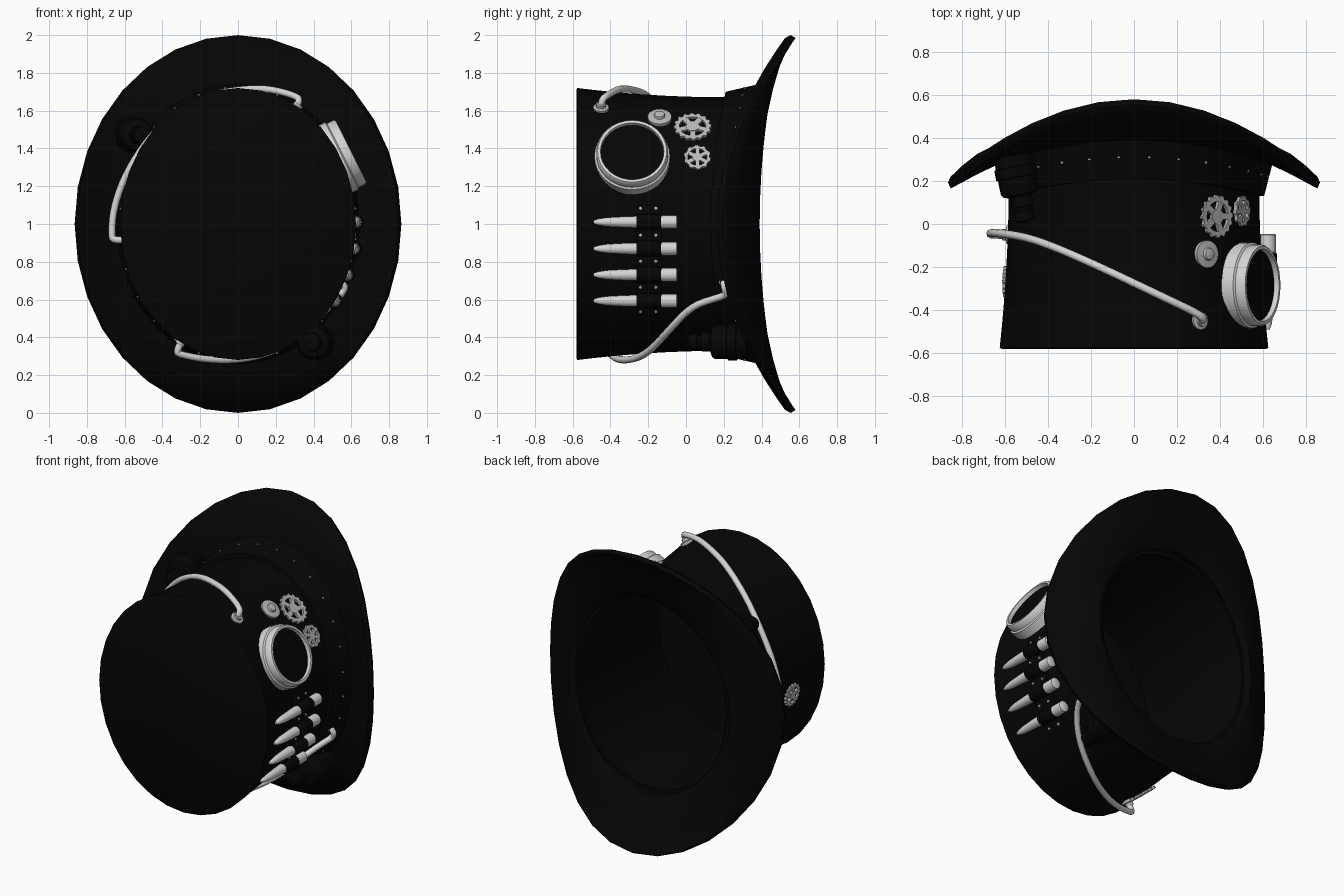
import bpy, bmesh, math
from math import sin, cos, pi, radians
from mathutils import Matrix, Vector

if "Cube" in bpy.data.objects:
    bpy.data.objects.remove(bpy.data.objects["Cube"])

def material(name, v):
    m = bpy.data.materials.new(name)
    m.diffuse_color = (v, v, v, 1)
    m.use_nodes = True
    m.node_tree.nodes["Principled BSDF"].inputs["Base Color"].default_value = m.diffuse_color
    return m

BLACK = material("black_leather", 0.0016)
SILVER = material("polished_silver", 0.66)
GREY = material("dull_steel", 0.48)

def finish(ob, mat, angle=35):
    ob.data.materials.clear()
    ob.data.materials.append(mat)
    bpy.ops.object.select_all(action='DESELECT')
    ob.select_set(True)
    bpy.context.view_layer.objects.active = ob
    bpy.ops.object.shade_smooth_by_angle(angle=radians(angle))
    return ob

def from_bmesh(name, bm, mat, matrix=None, angle=35):
    bmesh.ops.recalc_face_normals(bm, faces=bm.faces)
    me = bpy.data.meshes.new(name)
    bm.to_mesh(me)
    bm.free()
    ob = bpy.data.objects.new(name, me)
    bpy.context.collection.objects.link(ob)
    if matrix:
        ob.matrix_world = matrix
    return finish(ob, mat, angle)

def skin(bm, rings, closed=False, caps=False):
    """Bridge a list of point rings with quads."""
    vr = [[bm.verts.new(p) for p in r] for r in rings]
    pairs = list(zip(vr, vr[1:])) + ([(vr[-1], vr[0])] if closed else [])
    n = len(vr[0])
    for a, b in pairs:
        for i in range(n):
            j = (i + 1) % n
            bm.faces.new((a[i], a[j], b[j], b[i]))
    if caps:
        bm.faces.new(vr[0])
        bm.faces.new(vr[-1])

def oval(rx, rz, y, ys=0, n=32):
    """Oval ring about the hat axis; ys lifts the front and back (saddle)."""
    return [(rx * cos(t), y + ys * sin(t) ** 2, 1 + rz * sin(t))
            for t in (2 * pi * i / n for i in range(n))]

def lathe(name, prof, mat, matrix, n=20, closed=False):
    bm = bmesh.new()
    skin(bm, [[(r * cos(2 * pi * i / n), r * sin(2 * pi * i / n), z) for i in range(n)]
              for r, z in prof], closed, not closed)
    return from_bmesh(name, bm, mat, matrix)

# Crown surface helpers
def radii(y):
    rx = 0.582 + 0.043 * ((0.2 - y) / 0.78) ** 2
    return rx, rx * 1.153

def surf(deg, y, h=0):
    rx, rz = radii(y)
    t = radians(deg)
    return Vector(((rx + h) * cos(t), y, 1 + (rz + h) * sin(t)))

def place(deg, y, h=0):
    rx, rz = radii(y)
    t = radians(deg)
    z = Vector((cos(t) / rx, 0, sin(t) / rz)).normalized()
    yv = Vector((0, 1, 0))
    m = Matrix((yv.cross(z), yv, z)).transposed().to_4x4()
    m.translation = surf(deg, y) + z * h
    return m

def angle_at(z, y):
    return math.degrees(math.asin((z - 1) / radii(y)[1]))

# Crown: outer wall, flat top, hollow inside
ys = [0.36, 0.2, 0.05, -0.1, -0.25, -0.4, -0.5, -0.575]
rings = [oval(*radii(y), y) for y in ys]
rings.append(oval(0.617, 0.712, -0.58))
bm = bmesh.new()
inner = [oval(radii(y)[0] - 0.035, radii(y)[1] - 0.035, y) for y in (-0.55, -0.3, 0, 0.2, 0.36)]
skin(bm, inner + rings, caps=True)
# the open end is a ring, so only the two discs (inside and outside) are capped
from_bmesh("crown", bm, BLACK)

# Brim: saddle-shaped closed section
brim = [(.59, .69, .28, .10), (.56, .65, .37, .04), (.60, .70, .39, .06), (.73, .86, .325, .18),
        (.80, .93, .27, .27), (.852, .985, .22, .36), (.865, 1.0, .193, .362),
        (.852, .985, .165, .36), (.74, .86, .225, .215), (.64, .74, .28, .11)]
bm = bmesh.new()
skin(bm, [oval(*b) for b in brim], closed=True)
from_bmesh("brim", bm, BLACK, angle=50)

# Hat band
bm = bmesh.new()
skin(bm, [oval(.57, .655, .13, .08), oval(.605, .70, .13, .08),
          oval(.645, .745, .285, .12), oval(.57, .66, .30, .12)], closed=True)
from_bmesh("hat_band", bm, BLACK)

STUD = [(0.009, -0.01), (0.009, 0.004), (0.004, 0.006)]
SMALL_STUD = [(0.006, -0.01), (0.006, 0.002), (0.003, 0.003)]
for i in range(28):
    t = 2 * pi * (i + 0.5) / 28
    y = 0.22 + 0.09 * sin(t) ** 2
    m = place(math.degrees(t), y)
    m.translation = Vector((.629 * cos(t), y, 1 + .726 * sin(t)))
    lathe("band_stud", SMALL_STUD, GREY, m, 6)

# Goggle eyepiece on the right
gm = place(angle_at(1.345, -0.285), -0.285)
lathe("goggle_ring", [(.185, -.028), (.2, -.025), (.2, .035), (.19, .042), (.19, .08),
                      (.183, .09), (.168, .09), (.166, .06), (.16, -.02)], SILVER, gm, 32, True)
lathe("goggle_lens", [(.17, .0), (.17, .065), (.08, .072)], BLACK, gm, 32)

# Gears: toothed rim, hub and wide spokes leaving round-ish holes
def gear(name, r, deg, y, spokes=5, teeth=16, h=0.004):
    bm = bmesh.new()
    n = teeth * 4
    def ring(rad, z, tooth):
        return [(q * cos(a), q * sin(a), z) for q, a in
                ((rad * (0.9 if tooth and i % 4 > 1 else 1), 2 * pi * i / n) for i in range(n))]
    skin(bm, [ring(r, -.008, 1), ring(r, .008, 1), ring(r * .7, .008, 0),
              ring(r * .7, -.008, 0)], closed=True)
    skin(bm, [ring(r * .36, -.008, 0), ring(r * .36, .009, 0)], caps=True)
    for k in range(spokes):
        bmesh.ops.create_cube(bm, size=1, matrix=Matrix.Rotation(2 * pi * k / spokes, 4, 'Z')
                              @ Matrix.Translation((r * .5, 0, 0))
                              @ Matrix.Diagonal((r * .5, r * .3, .015, 1)))
    from_bmesh(name, bm, GREY, place(deg, y, h))

gear("large_gear", .10, angle_at(1.51, .03), .035)
gear("small_gear", .072, angle_at(1.35, .06), .06, 6, 10)
gear("left_gear", .075, 188, -.27)
gear("lower_gear", .10, -126, -.36)
cog = place(angle_at(1.56, -.14), -.14)
lathe("cog_disc", [(.064, -.01), (.064, .012), (.03, .016), (.026, .03), (.012, .034)],
      GREY, cog, 20)

# Cartridge strap and cartridges
bm = bmesh.new()
rows = []
for i in range(13):
    a = angle_at(0.53 + 0.57 * i / 12, -.195)
    rows.append([surf(a, y, h) for y, h in ((-.265, -.02), (-.265, .022), (-.13, .022), (-.13, -.02))])
skin(bm, rows, caps=True)
from_bmesh("cartridge_strap", bm, BLACK)
along_y = Matrix.Rotation(-pi / 2, 4, 'X')
for z in (1.01, .875, .742, .61):
    p = surf(angle_at(z, -.2), -.2, .03)
    p.y = 0
    m = Matrix.Translation(p) @ along_y
    lathe("cartridge", [(.008, -.49), (.017, -.465), (.024, -.42), (.029, -.33), (.031, -.265),
                        (.031, -.13), (.036, -.13), (.036, -.05), (.03, -.046)], SILVER, m, 16)
    lathe("strap_loop", [(.038, -.262), (.042, -.25), (.042, -.145), (.038, -.133)], BLACK, m, 16)
for z in (1.08, .943, .81, .676, .55):
    for y in (-.24, -.16):
        lathe("strap_stud", STUD, GREY, place(angle_at(z, y), y, .025), 6)

# Bent pipes wrapped round the crown
def pipe(name, pts):
    cu = bpy.data.curves.new(name, 'CURVE')
    cu.dimensions = '3D'
    cu.bevel_depth = .019
    cu.bevel_resolution = 2
    cu.use_fill_caps = True
    sp = cu.splines.new('NURBS')
    sp.points.add(len(pts) - 1)
    for p, q in zip(sp.points, pts):
        p.co = (*surf(*q), 1)
    sp.use_endpoint_u = True
    sp.order_u = 3
    sp.resolution_u = 4
    ob = bpy.data.objects.new(name, cu)
    bpy.context.collection.objects.link(ob)
    bpy.ops.object.select_all(action='DESELECT')
    ob.select_set(True)
    bpy.context.view_layer.objects.active = ob
    bpy.ops.object.convert(target='MESH')
    finish(bpy.context.view_layer.objects.active, SILVER, 50)
    for d, y, _ in (pts[0], pts[-1]):
        lathe("pipe_flange", [(.042, -.01), (.042, .01), (.026, .014), (.026, .03)],
              GREY, place(d, y), 12)

pipe("upper_pipe", [(187, -.05, -.01), (187, -.05, .08), (184, -.045, .085), (174, -.04, .078),
                    (160, -.045, .055), (142, -.065, .032), (125, -.115, .022), (105, -.20, .02),
                    (90, -.275, .022), (76, -.35, .045), (63, -.42, .06), (60, -.45, .05),
                    (60, -.45, -.01)])
pipe("lower_pipe", [(-26, .2, -.01), (-26, .2, .06), (-31, .215, .055), (-33, .17, .045),
                    (-38, .03, .03), (-53, -.09, .025), (-72, -.19, .025), (-88, -.28, .03),
                    (-104, -.36, .045), (-117, -.40, .075), (-119, -.41, .07), (-119, -.41, -.01)])

# Dark stepped valves tucked against the brim
VALVE = [(.03, .01), (.046, .02), (.046, .06), (.038, .065), (.038, .08), (.05, .085), (.05, .13),
         (.08, .14), (.09, .155), (.09, .22), (.098, .225), (.098, .27), (.09, .275), (.09, .33)]
for x, z, lean in ((.385, .375, .1), (-.50, 1.47, .2)):
    m = Matrix.Translation((x, 0, z)) @ Matrix.Rotation(math.copysign(lean, -x), 4, 'Z') @ along_y
    lathe("valve", VALVE, BLACK, m, 16)
